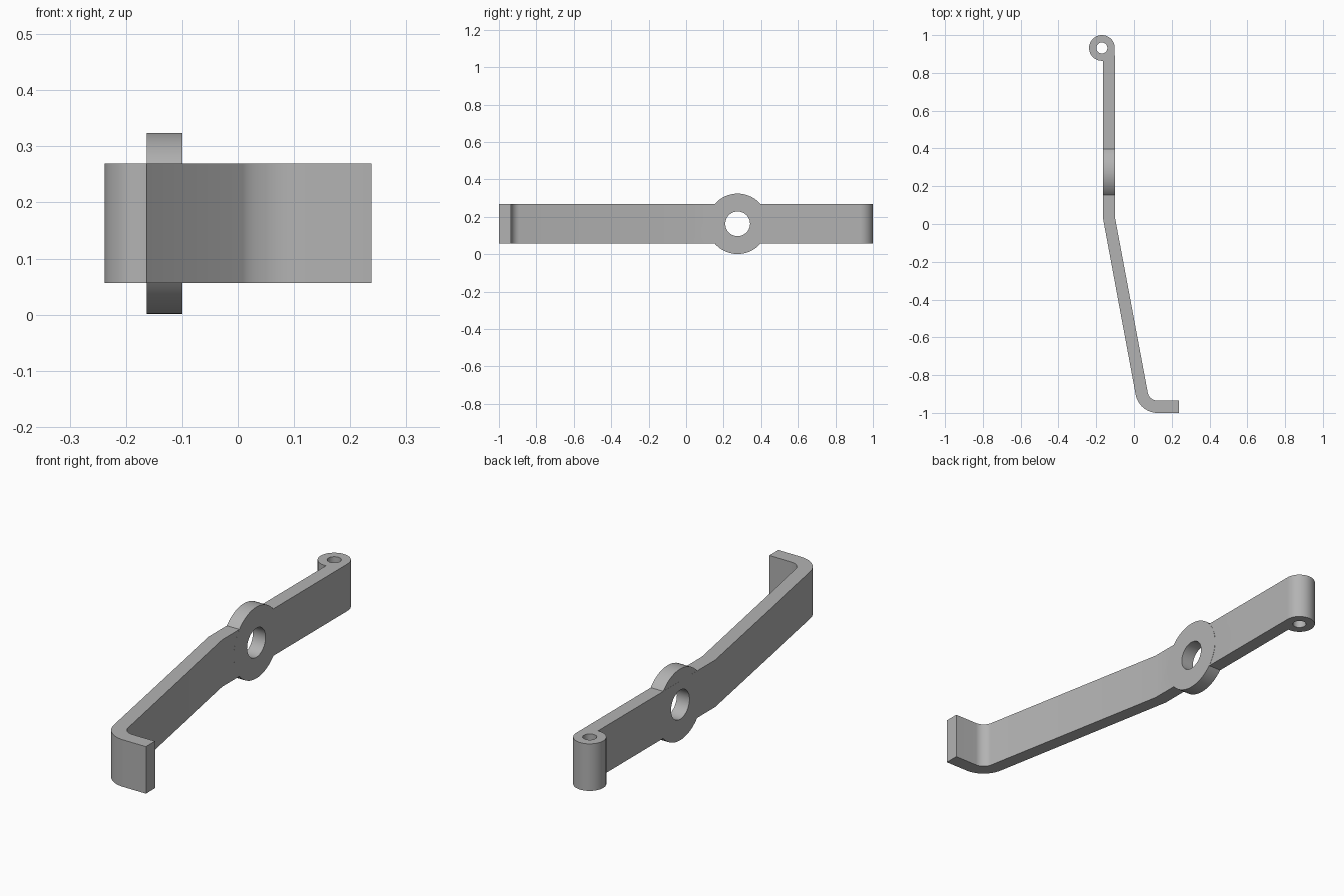
import bpy
import bmesh
from math import cos, sin, radians
from mathutils import Matrix, Vector

if "Cube" in bpy.data.objects:
    bpy.data.objects.remove(bpy.data.objects["Cube"], do_unlink=True)

Z_LOW, Z_HIGH = 0.056, 0.269          # strap height range
X_OUT, X_IN = -0.163, -0.1            # strap thickness range
PIN = Vector((-0.17, 0.932))          # rolled eye axis
BEND = Vector((0.125, -0.882))        # foot bend axis
BOSS = Vector((0, 0.275, 0.1625))     # boss axis
EYE_R, BOSS_R = 0.068, 0.1615

steel = bpy.data.materials.new("plain grey steel")
steel.use_nodes = True
steel.diffuse_color = (0.45, 0.45, 0.45, 1)
steel.node_tree.nodes["Principled BSDF"].inputs["Base Color"].default_value = steel.diffuse_color


def arc(center, radius, start, end, steps):
    angles = [radians(start + (end - start) * i / steps) for i in range(steps + 1)]
    return [center + radius * Vector((cos(a), sin(a))) for a in angles]


def add_object(name, bm):
    bmesh.ops.recalc_face_normals(bm, faces=bm.faces)
    mesh = bpy.data.meshes.new(name)
    bm.to_mesh(mesh)
    bm.free()
    mesh.materials.append(steel)
    obj = bpy.data.objects.new(name, mesh)
    bpy.context.collection.objects.link(obj)
    return obj


def prism(name, outline, low, high):
    bm = bmesh.new()
    face = bm.faces.new([bm.verts.new((p[0], p[1], low)) for p in outline])
    extruded = bmesh.ops.extrude_face_region(bm, geom=[face])["geom"]
    top = [v for v in extruded if isinstance(v, bmesh.types.BMVert)]
    bmesh.ops.translate(bm, verts=top, vec=(0, 0, high - low))
    return add_object(name, bm)


def cylinder(name, center, radius, depth, along_x=False):
    turn = Matrix.Rotation(radians(90), 4, "Y") if along_x else Matrix()
    bm = bmesh.new()
    bmesh.ops.create_cone(bm, cap_ends=True, segments=64, radius1=radius, radius2=radius,
                          depth=depth, matrix=Matrix.Translation(center) @ turn)
    return add_object(name, bm)


def combine(target, tool, operation):
    mod = target.modifiers.new(operation.lower(), "BOOLEAN")
    mod.operation, mod.solver, mod.object = operation, "EXACT", tool
    bpy.context.view_layer.objects.active = target
    bpy.ops.object.modifier_apply(modifier=mod.name)
    bpy.data.objects.remove(tool, do_unlink=True)


# Strap outline: rolled eye, straight arm, slanted arm and turned foot
outline = arc(PIN, EYE_R, 0, 275, 48)
outline += [Vector((X_OUT, 0.024))]
outline += arc(BEND, 0.118, 190.7, 270, 14)
outline += [Vector((0.238, -1)), Vector((0.238, -0.935))]
outline += arc(BEND, 0.053, 270, 190.7, 14)
outline += [Vector((X_IN, 0.03))]
lever = prism("lever_strap", outline, Z_LOW, Z_HIGH)

# Round boss in the middle of the straight arm
mid_x = (X_OUT + X_IN) / 2
boss_center = Vector((mid_x, BOSS.y, BOSS.z))
combine(lever, cylinder("boss", boss_center, BOSS_R, X_IN - X_OUT, True), "UNION")

# Pivot hole and pin hole
combine(lever, cylinder("pivot_hole", boss_center, 0.066, 0.3, True), "DIFFERENCE")
combine(lever, cylinder("pin_hole", (PIN.x, PIN.y, BOSS.z), 0.029, 0.6), "DIFFERENCE")

bpy.ops.object.select_all(action="DESELECT")
lever.select_set(True)
bpy.context.view_layer.objects.active = lever
bpy.ops.object.shade_smooth_by_angle(angle=radians(25))
